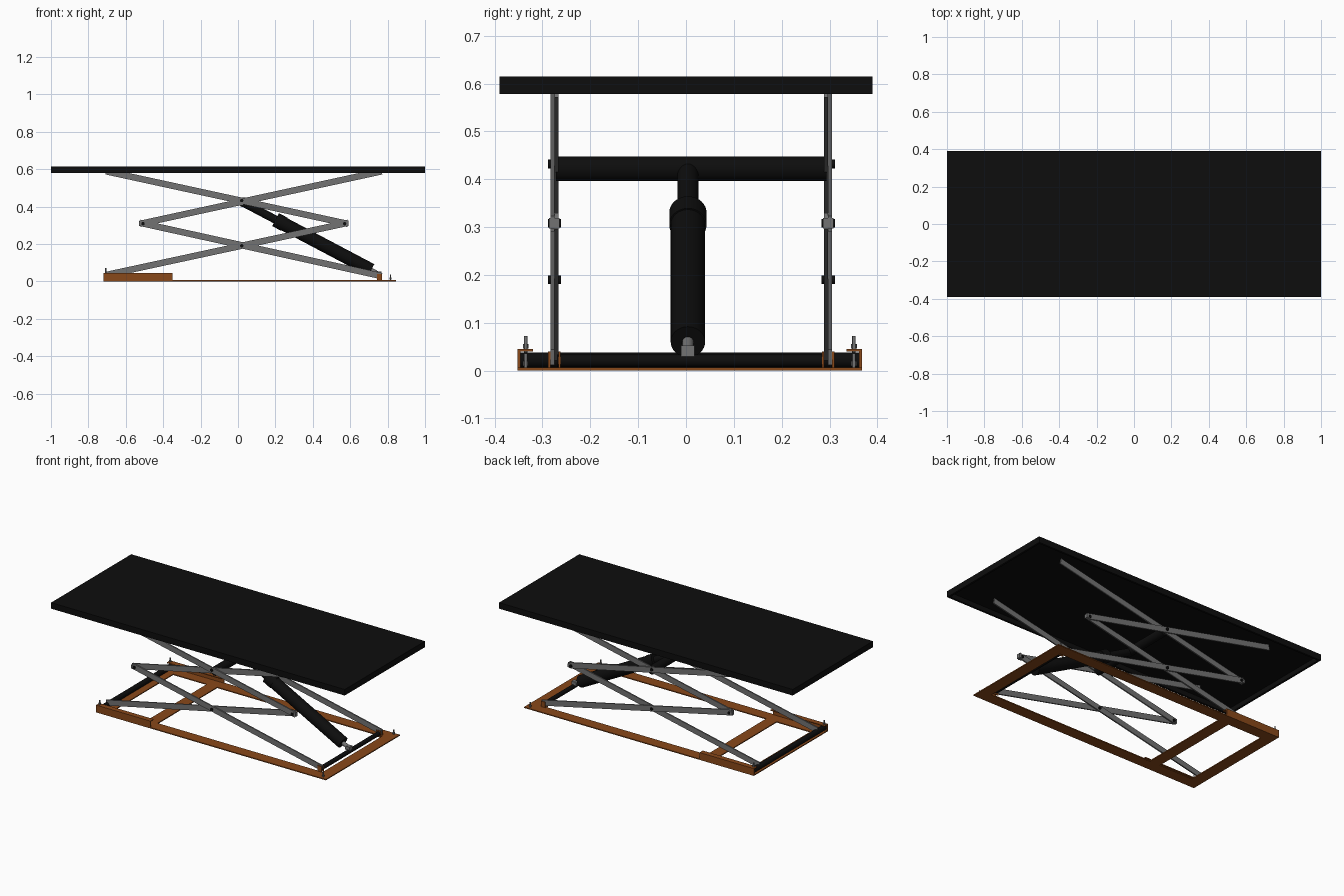
import bpy, math
from mathutils import Vector

if "Cube" in bpy.data.objects:
    bpy.data.objects.remove(bpy.data.objects["Cube"])


def material(name, rgb):
    m = bpy.data.materials.new(name)
    m.diffuse_color = (*rgb, 1)
    m.use_nodes = True
    m.node_tree.nodes["Principled BSDF"].inputs["Base Color"].default_value = m.diffuse_color
    return m


BLACK = material("black_paint", (0.004, 0.004, 0.004))
BROWN = material("brown_paint", (0.25, 0.065, 0.01))
STEEL = material("steel", (0.17, 0.17, 0.17))


def box(name, lo, hi, mat):
    lo, hi = Vector(lo), Vector(hi)
    bpy.ops.mesh.primitive_cube_add(size=1, location=(lo + hi) / 2)
    o = bpy.context.object
    o.name = name
    o.scale = hi - lo
    o.data.materials.append(mat)
    return o


def rod(name, a, b, r, mat, sides=32):
    a, b = Vector(a), Vector(b)
    bpy.ops.mesh.primitive_cylinder_add(vertices=sides, radius=r, depth=(b - a).length, location=(a + b) / 2)
    o = bpy.context.object
    o.name = name
    o.rotation_euler = (b - a).to_track_quat('Z', 'Y').to_euler()
    o.data.materials.append(mat)
    if sides > 6:
        bpy.ops.object.shade_smooth_by_angle(angle=math.radians(40))
    return o


def arm(name, p, q, y, t=0.008, w=0.034):
    # flat bar in the xz plane
    (x0, z0), (x1, z1) = p, q
    bpy.ops.mesh.primitive_cube_add(size=1, location=((x0 + x1) / 2, y, (z0 + z1) / 2))
    o = bpy.context.object
    o.name = name
    o.scale = (math.hypot(x1 - x0, z1 - z0), t, w)
    o.rotation_euler = (0, -math.atan2(z1 - z0, x1 - x0), 0)
    o.data.materials.append(STEEL)


# table top: thin plate with a downturned rim
box("table_plate", (-1, -0.39, 0.607), (1, 0.39, 0.615), BLACK)
for s in (-1, 1):
    a, b = sorted((s * 0.378, s * 0.39))
    box("table_side_rim", (-1, a, 0.578), (1, b, 0.61), BLACK)
    a, b = sorted((s * 0.988, s * 1.0))
    box("table_end_rim", (a, -0.378, 0.578), (b, 0.378, 0.61), BLACK)

# base frame of flat bars
Y0, Y1, W, T = -0.352, 0.368, 0.07, 0.006
for a, b in ((Y0, Y0 + W), (Y1 - W, Y1)):
    box("base_side_bar", (-0.72, a, 0), (0.845, b, T), BROWN)
for a, b in ((-0.72, -0.65), (-0.42, -0.35), (0.775, 0.845)):
    box("base_cross_bar", (a, Y0 + W, 0), (b, Y1 - W, T), BROWN)

# raised roller channels, anchor bolts
for y, s in ((Y0, 1), (Y1, -1)):
    a, b = sorted((y, y + s * 0.006))
    box("channel_web", (-0.72, a, 0), (-0.35, b, 0.045), BROWN)
    a, b = sorted((y, y + s * 0.032))
    box("channel_flange", (-0.72, a, 0.04), (-0.35, b, 0.045), BROWN)
    yb = y + s * 0.017
    for x, top in ((-0.707, 0.072), (0.815, 0.036)):
        rod("anchor_bolt", (x, yb, 0.003), (x, yb, top), 0.0035, STEEL, 12)
        rod("anchor_nut", (x, yb, top - 0.026), (x, yb, top - 0.016), 0.006, STEEL, 6)

# lower cross rods
rod("roller_rod", (-0.70, -0.346, 0.022), (-0.70, 0.362, 0.022), 0.016, BLACK)
rod("hinge_rod", (0.757, -0.27, 0.021), (0.757, 0.288, 0.021), 0.013, BLACK)

# scissor arms, joints and pins on both sides
for yc, s in ((-0.275, -1), (0.297, 1)):
    yo, yi = yc + s * 0.004, yc - s * 0.004
    arm("lower_arm_outer", (-0.525, 0.313), (0.768, 0.028), yo)
    arm("lower_arm_inner", (-0.705, 0.034), (0.588, 0.313), yi)
    arm("upper_arm_outer", (-0.525, 0.307), (0.768, 0.588), yi)
    arm("upper_arm_inner", (-0.705, 0.588), (0.588, 0.307), yo)
    for x, z in ((0.02, 0.19), (0.02, 0.432), (-0.508, 0.308), (0.57, 0.308)):
        rod("pivot_pin", (x, yc - 0.014, z), (x, yc + 0.014, z), 0.009, BLACK, 20)
    for x in (-0.517, 0.58):
        box("joint_block", (x - 0.011, yc - 0.011, 0.297), (x + 0.011, yc + 0.011, 0.319), STEEL)
    # hinge bracket: two cheeks around the arm end
    for d in (-0.0105, 0.0105):
        box("hinge_bracket", (0.742, yc + d - 0.0025, 0), (0.77, yc + d + 0.0025, 0.04), BROWN)

# hydraulic cylinder pushing the upper cross tube
yh = 0.004
top, low = Vector((0.03, yh, 0.42)), Vector((0.712, yh, 0.06))
rod("push_tube", (0.03, -0.272, 0.422), (0.03, 0.294, 0.422), 0.026, BLACK)
rod("piston_rod", top, top.lerp(low, 0.3), 0.022, BLACK)
rod("cylinder_body", top.lerp(low, 0.25), low, 0.036, BLACK)
rod("cylinder_collar", top.lerp(low, 0.25), top.lerp(low, 0.32), 0.039, BLACK)
rod("cylinder_neck", low, top.lerp(low, 1.05), 0.012, STEEL, 16)
box("cylinder_clevis", (0.735, yh - 0.014, 0.03), (0.768, yh + 0.014, 0.052), STEEL)
